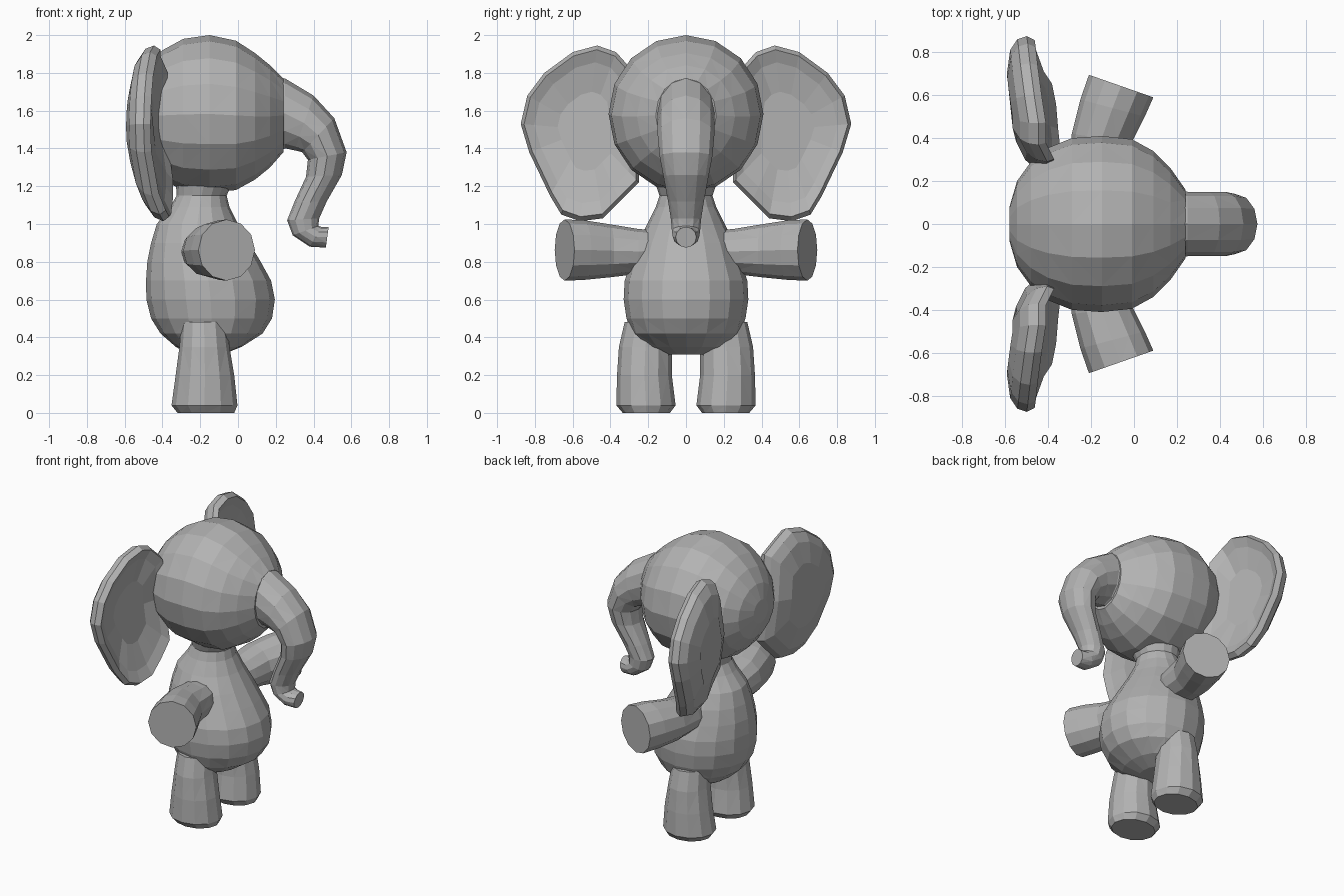
import bpy
import bmesh
from math import cos, sin, pi
from mathutils import Vector

cube = bpy.data.objects.get("Cube")
if cube:
    bpy.data.objects.remove(cube, do_unlink=True)

grey = bpy.data.materials.new("elephant grey")
grey.use_nodes = True
colour = (0.45, 0.45, 0.45, 1)
grey.diffuse_color = colour
grey.node_tree.nodes["Principled BSDF"].inputs["Base Color"].default_value = colour


def skin(name, loops, mirrored=False):
    """Bridge matching point loops, cap both ends, optionally mirror across y."""
    bm = bmesh.new()
    rings = [[bm.verts.new(p) for p in loop] for loop in loops]
    n = len(rings[0])
    for r, s in zip(rings, rings[1:]):
        for i in range(n):
            j = (i + 1) % n
            bm.faces.new((r[i], r[j], s[j], s[i]))
    bm.faces.new(rings[0])
    bm.faces.new(rings[-1])
    bmesh.ops.triangulate(bm, faces=[f for f in bm.faces if len(f.verts) == 4])
    bmesh.ops.recalc_face_normals(bm, faces=bm.faces)
    mesh = bpy.data.meshes.new(name)
    bm.to_mesh(mesh)
    bm.free()
    mesh.materials.append(grey)
    obj = bpy.data.objects.new(name, mesh)
    bpy.context.collection.objects.link(obj)
    if mirrored:
        mod = obj.modifiers.new("Mirror", "MIRROR")
        mod.use_axis = (False, True, False)
    return obj


def ring(a, b, side, n=16):
    """Ellipse whose one axis runs from a to b and whose other is +-side."""
    a, b, side = Vector(a), Vector(b), Vector(side)
    mid, half = (a + b) / 2, (a - b) / 2
    return [mid + half * cos(2 * pi * i / n) + side * sin(2 * pi * i / n)
            for i in range(n)]


# Head: stations along x as (x, top, bottom, half width)
head = [(-.58, 1.66, 1.50, .08), (-.545, 1.76, 1.39, .20), (-.48, 1.85, 1.30, .29),
        (-.40, 1.92, 1.23, .355), (-.29, 1.98, 1.18, .40), (-.15, 2.0, 1.165, .41),
        (-.01, 1.97, 1.18, .395), (.09, 1.905, 1.235, .34), (.17, 1.84, 1.30, .26),
        (.24, 1.77, 1.38, .16)]
skin("head", [ring((x, 0, t), (x, 0, b), (0, w, 0)) for x, t, b, w in head])

# Trunk: outer point, inner point, half width
trunk = [((.19, 1.78), (.19, 1.38), .16), ((.25, 1.77), (.25, 1.40), .15),
         ((.40, 1.68), (.30, 1.39), .15), ((.51, 1.56), (.34, 1.38), .15),
         ((.575, 1.38), (.37, 1.34), .14), ((.55, 1.26), (.36, 1.25), .12),
         ((.47, 1.12), (.30, 1.12), .095), ((.43, 1.03), (.26, 1.02), .08),
         ((.425, .99), (.29, .94), .075), ((.44, .985), (.38, .88), .07),
         ((.48, .985), (.465, .875), .055)]
skin("trunk", [ring((a[0], 0, a[1]), (b[0], 0, b[1]), (0, w, 0), 12)
               for a, b, w in trunk])

# Neck and body: stations up z as (z, front, back, half width)
body = [(.31, -.08, -.26, .12), (.35, .02, -.33, .22), (.42, .13, -.41, .285),
        (.50, .18, -.46, .315), (.60, .195, -.485, .33), (.70, .175, -.487, .325),
        (.80, .12, -.48, .29), (.90, .06, -.46, .255), (1.0, 0, -.43, .205),
        (1.09, -.045, -.36, .16), (1.15, -.06, -.325, .14), (1.24, -.02, -.33, .17)]
skin("body", [ring((f, 0, z), (b, 0, z), (0, w, 0)) for z, f, b, w in body])

# Legs: (z, front, back, centre y, half width)
leg = [(0, -.02, -.32, .21, .125), (.04, -.003, -.352, .212, .157),
       (.20, -.02, -.33, .22, .145), (.35, -.045, -.31, .215, .14),
       (.48, -.06, -.30, .20, .125)]
skin("legs", [ring((f, y, z), (b, y, z), (0, w, 0), 12) for z, f, b, y, w in leg],
     mirrored=True)

# Arms: front point, back point, half height, centre height
arm = [((-.06, .12), (-.29, .12), .10, .86), ((-.03, .25), (-.30, .27), .12, .855),
       ((-.01, .38), (-.29, .42), .14, .858), ((.05, .50), (-.25, .58), .158, .862),
       ((.09, .59), (-.21, .695), .162, .862)]
skin("arms", [ring((*a, z), (*b, z), (0, 0, h), 12) for a, b, h, z in arm],
     mirrored=True)

# Ears: rim outline, repeated smaller to form a dished front and bulging back
rim = [(-.39, .29, 1.82), (-.43, .37, 1.91), (-.43, .47, 1.945), (-.45, .60, 1.91),
       (-.47, .75, 1.80), (-.48, .84, 1.68), (-.485, .875, 1.53), (-.48, .83, 1.38),
       (-.44, .72, 1.15), (-.40, .66, 1.05), (-.38, .56, 1.015), (-.37, .44, 1.03),
       (-.36, .35, 1.12), (-.36, .25, 1.22), (-.40, .25, 1.52)]
middle = Vector((-.44, .52, 1.50))
layers = [(.45, -.03), (.8, -.005), (.95, .02), (1, -.015), (.96, -.06), (.82, -.1), (.5, -.13)]
skin("ears", [[middle + (Vector(p) - middle) * s + Vector((dx, 0, 0)) for p in rim]
              for s, dx in layers], mirrored=True)
